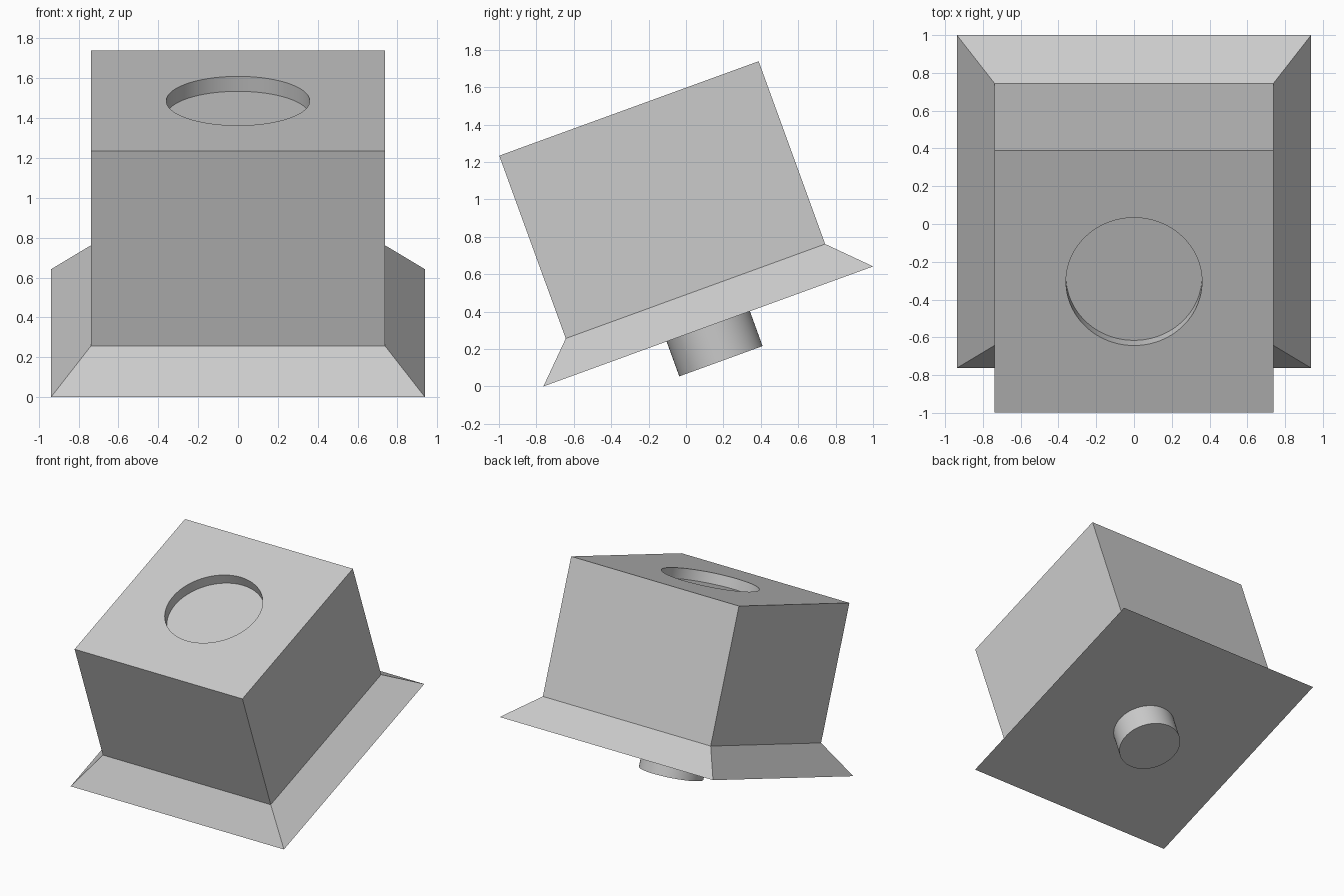
import bpy, bmesh, math
from mathutils import Matrix

cube = bpy.data.objects.get("Cube")
if cube:
    bpy.data.objects.remove(cube, do_unlink=True)

# Whole model leans forward about the x axis, pivoting at the base centre
TILT = Matrix.Translation((0, 0.119, 0.321)) @ Matrix.Rotation(math.radians(20), 4, 'X')

grey = bpy.data.materials.new("light_grey")
grey.use_nodes = True
COLOR = (0.6, 0.6, 0.6, 1)
grey.diffuse_color = COLOR
grey.node_tree.nodes["Principled BSDF"].inputs["Base Color"].default_value = COLOR


def finish(name, bm):
    bmesh.ops.recalc_face_normals(bm, faces=bm.faces)
    mesh = bpy.data.meshes.new(name)
    bm.to_mesh(mesh)
    bm.free()
    mesh.materials.append(grey)
    obj = bpy.data.objects.new(name, mesh)
    bpy.context.collection.objects.link(obj)
    obj.matrix_world = TILT
    return obj


def cylinder(name, radius, bottom, top):
    bm = bmesh.new()
    bmesh.ops.create_cone(bm, cap_ends=True, segments=96, radius1=radius, radius2=radius,
                          depth=top - bottom,
                          matrix=Matrix.Translation((0, 0, (bottom + top) / 2)))
    return finish(name, bm)


def smooth(obj):
    bpy.ops.object.select_all(action='DESELECT')
    obj.select_set(True)
    bpy.context.view_layer.objects.active = obj
    bpy.ops.object.shade_smooth_by_angle(angle=math.radians(30))


# Box with a flared skirt: stacked square rings (half width, height)
bm = bmesh.new()
rings = []
for half, z in [(0.938, 0), (0.738, 0.2), (0.738, 1.24)]:
    rings.append([bm.verts.new((sx * half, sy * half, z))
                  for sx, sy in [(-1, -1), (1, -1), (1, 1), (-1, 1)]])
for low, high in zip(rings, rings[1:]):
    for i in range(4):
        j = (i + 1) % 4
        bm.faces.new((low[i], low[j], high[j], high[i]))
bm.faces.new(rings[0])
bm.faces.new(rings[-1])
body = finish("flared_box", bm)

# Shallow round recess in the top
cutter = cylinder("recess_cutter", 0.36, 1.16, 1.4)
cutter.hide_render = True
cut = body.modifiers.new("recess", 'BOOLEAN')
cut.operation = 'DIFFERENCE'
cut.solver = 'EXACT'
cut.object = cutter
bpy.context.view_layer.objects.active = body
bpy.ops.object.modifier_apply(modifier=cut.name)
bpy.data.objects.remove(cutter, do_unlink=True)
smooth(body)

# Round peg under the base
smooth(cylinder("bottom_peg", 0.237, -0.198, 0))
